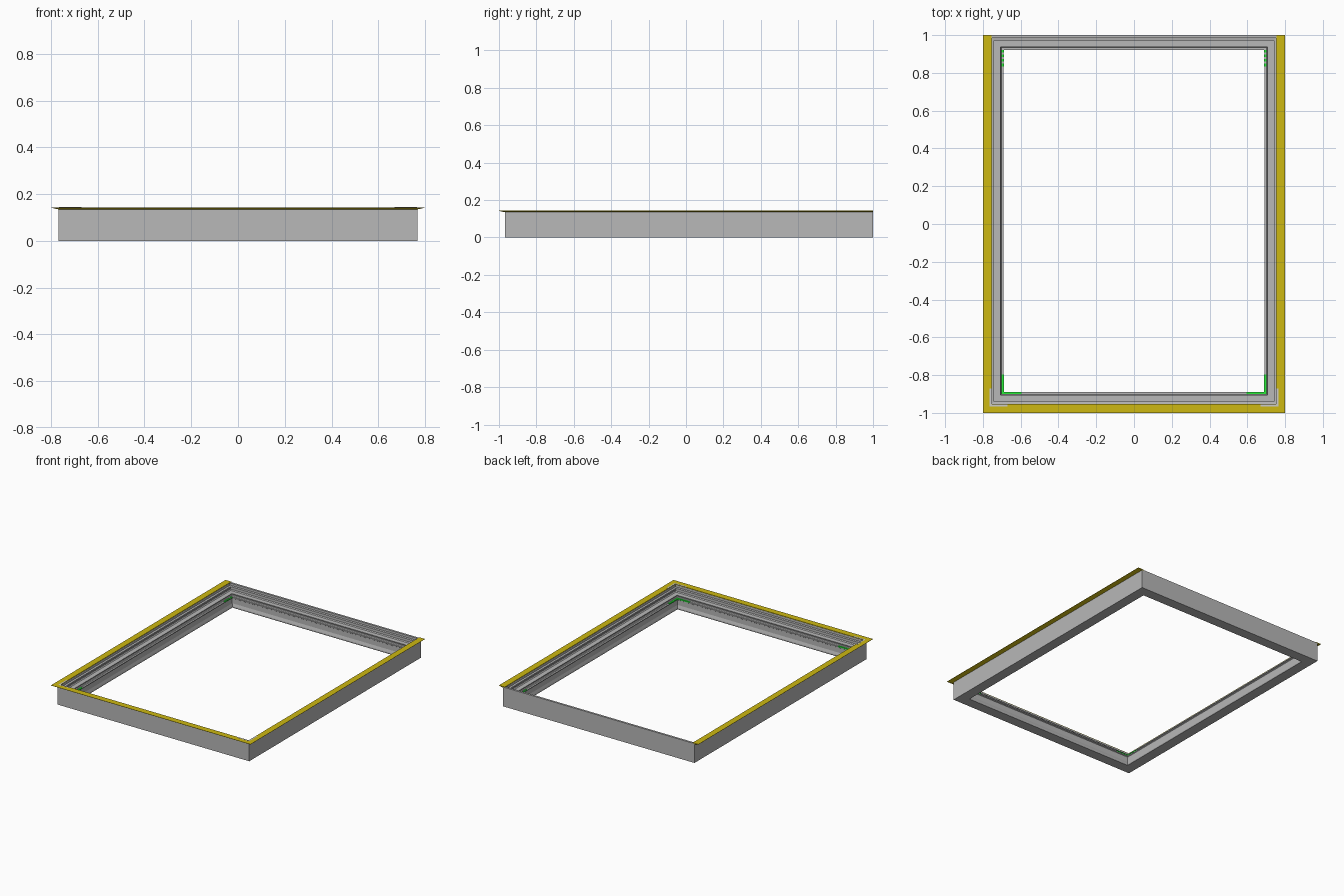
import bpy, bmesh

if "Cube" in bpy.data.objects:
    bpy.data.objects.remove(bpy.data.objects["Cube"])

HALF_X, FRONT, BACK = 0.768, -0.968, 1.0   # outer faces of the frame walls


def material(name, rgb):
    m = bpy.data.materials.new(name)
    m.diffuse_color = (*rgb, 1)
    m.use_nodes = True
    m.node_tree.nodes["Principled BSDF"].inputs["Base Color"].default_value = m.diffuse_color
    return m


def add_object(name, bm, mat):
    bmesh.ops.recalc_face_normals(bm, faces=bm.faces)
    mesh = bpy.data.meshes.new(name)
    bm.to_mesh(mesh)
    bm.free()
    ob = bpy.data.objects.new(name, mesh)
    bpy.context.collection.objects.link(ob)
    mesh.materials.append(mat)
    return ob


def sweep(name, profile, closed, mat):
    """Mitred sweep of (inset, z) points around the frame; open leaves out the back."""
    bm = bmesh.new()
    rings = []
    for sx, back in ((-1, True), (-1, False), (1, False), (1, True)):
        ring = []
        for u, z in profile:
            y = (BACK - (u if closed else 0)) if back else FRONT + u
            ring.append(bm.verts.new((sx * (HALF_X - u), y, z)))
        rings.append(ring)
    n = len(profile)
    for i in range(4 if closed else 3):
        a, b = rings[i], rings[(i + 1) % 4]
        for j in range(n):
            k = (j + 1) % n
            bm.faces.new((a[j], a[k], b[k], b[j]))
    if not closed:
        bm.faces.new(rings[0])
        bm.faces.new(rings[-1])
    return add_object(name, bm, mat)


def corner_angle(name, sx, u0, u1, z0, z1, length, mat):
    """L-shaped plate following a front corner between two insets."""
    x0, x1, x2 = (sx * (HALF_X - u) for u in (u0, u1, u0 + length))
    y0, y1, y2 = (FRONT + u for u in (u0, u1, u0 + length))
    bm = bmesh.new()
    outline = ((x0, y0), (x2, y0), (x2, y1), (x1, y1), (x1, y2), (x0, y2))
    face = bm.faces.new([bm.verts.new((x, y, z0)) for x, y in outline])
    ext = bmesh.ops.extrude_face_region(bm, geom=[face])
    for v in ext["geom"]:
        if isinstance(v, bmesh.types.BMVert):
            v.co.z = z1
    return add_object(name, bm, mat)


def box(name, lo, hi, mat):
    bm = bmesh.new()
    bmesh.ops.create_cube(bm, size=1)
    for v in bm.verts:
        v.co = [(a + b) / 2 + c * (b - a) for a, b, c in zip(lo, hi, v.co)]
    return add_object(name, bm, mat)


grey = material("grey", (0.48, 0.48, 0.48))
yellow = material("yellow", (0.61, 0.48, 0.006))
green = material("green", (0.02, 0.85, 0.04))
pale = material("pale_grey", (0.55, 0.55, 0.58))

# Frame: coved lower wall, then ledge and undercut grooves above
sweep("frame", [
    (0, 0), (0.075, 0), (0.078, 0.006), (0.078, 0.012), (0.072, 0.030),
    (0.072, 0.066), (0.078, 0.070), (0.078, 0.076), (0.066, 0.076),
    (0.062, 0.082), (0.050, 0.082), (0.050, 0.088), (0.062, 0.088),
    (0.062, 0.094), (0.028, 0.094), (0.022, 0.100), (0.022, 0.110),
    (0.028, 0.112), (0.028, 0.122), (0.015, 0.124),
    (0.015, 0.140), (0, 0.140)], True, grey)

# Tapered flange on the left, front and right
sweep("flange", [(-0.032, 0.1435), (-0.032, 0.142), (-0.002, 0.135),
                 (0.014, 0.135), (0.014, 0.1435)], False, yellow)

# Corner plates and clips on both sides
for side, sx in (("left", -1), ("right", 1)):
    corner_angle(side + "_corner_plate", sx, 0.003, 0.013, 0.136, 0.1439, 0.095, pale)
    corner_angle(side + "_front_clip", sx, 0.067, 0.079, 0.073, 0.080, 0.105, green)
    xs = sorted((sx * (HALF_X - 0.067), sx * (HALF_X - 0.079)))
    for i in range(4):
        y = 0.835 + i * 0.024
        box(f"{side}_back_clip_{i + 1}", (xs[0], y, 0.073), (xs[1], y + 0.015, 0.080), green)
